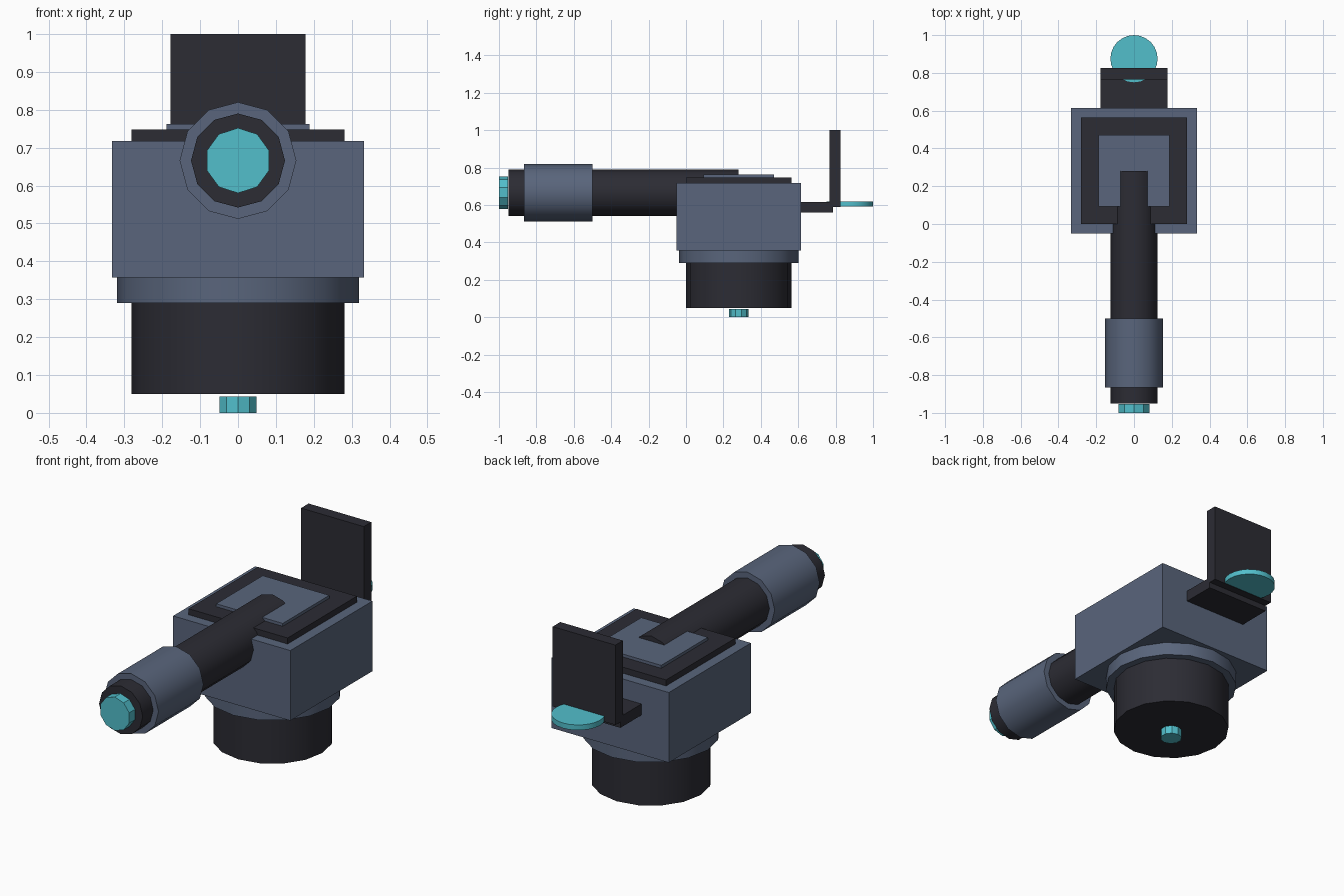
import bpy
import math

cube = bpy.data.objects.get("Cube")
if cube:
    bpy.data.objects.remove(cube, do_unlink=True)


def material(name, rgb):
    mat = bpy.data.materials.new(name)
    mat.use_nodes = True
    color = (*rgb, 1.0)
    mat.diffuse_color = color
    mat.node_tree.nodes["Principled BSDF"].inputs["Base Color"].default_value = color
    return mat


SLATE = material("slate blue", (0.10, 0.13, 0.20))
DARK = material("dark charcoal", (0.025, 0.025, 0.034))
CYAN = material("glowing cyan", (0.084, 0.52, 0.60))


def finish(name, mat):
    obj = bpy.context.object
    obj.name = name
    obj.data.materials.append(mat)
    return obj


def box(name, mat, x, y, z):
    """Box spanning the half width x and the ranges y and z."""
    bpy.ops.mesh.primitive_cube_add(size=1, location=(0, sum(y) / 2, sum(z) / 2))
    obj = finish(name, mat)
    obj.scale = (2 * x, y[1] - y[0], z[1] - z[0])
    bpy.ops.object.transform_apply(location=False, rotation=False, scale=True)


def cylinder(name, mat, sides, radius, span, center, along_y=False):
    """Cylinder along z at y = center, or along y at z = center."""
    mid = sum(span) / 2
    bpy.ops.mesh.primitive_cylinder_add(
        vertices=sides, radius=radius, depth=span[1] - span[0],
        location=(0, mid, center) if along_y else (0, center, mid),
        rotation=(math.pi / 2, 0, 0) if along_y else (0, 0, 0))
    finish(name, mat)
    bpy.ops.object.shade_smooth_by_angle(angle=math.radians(32))


MID = 0.282    # y of the turret axis
BORE = 0.666   # z of the barrel axis

# Base drum, collar and pin
cylinder("base_pin", CYAN, 10, 0.052, (0, 0.043), MID)
cylinder("base_drum", DARK, 16, 0.281, (0.05, 0.29), MID)
cylinder("base_collar", SLATE, 16, 0.319, (0.29, 0.358), MID)

# Housing with two stacked top plates
box("housing", SLATE, 0.333, (MID - 0.333, MID + 0.333), (0.357, 0.717))
box("lower_top_plate", DARK, 0.281, (MID - 0.281, MID + 0.281), (0.717, 0.748))
box("upper_top_plate", SLATE, 0.189, (MID - 0.189, MID + 0.189), (0.748, 0.763))

# Barrel with sleeve and muzzle
cylinder("barrel", DARK, 12, 0.124, (-0.95, 0.28), BORE, True)
cylinder("barrel_sleeve", SLATE, 12, 0.154, (-0.865, -0.5), BORE, True)
cylinder("muzzle", CYAN, 10, 0.086, (-1.0, -0.953), BORE, True)

# Rear bracket, upright shield and disc
box("bracket_shelf", DARK, 0.178, (0.6, 0.787), (0.56, 0.617))
box("rear_shield", DARK, 0.178, (0.766, 0.827), (0.59, 1.0))
cylinder("rear_disc", CYAN, 24, 0.125, (0.592, 0.619), 0.875)
